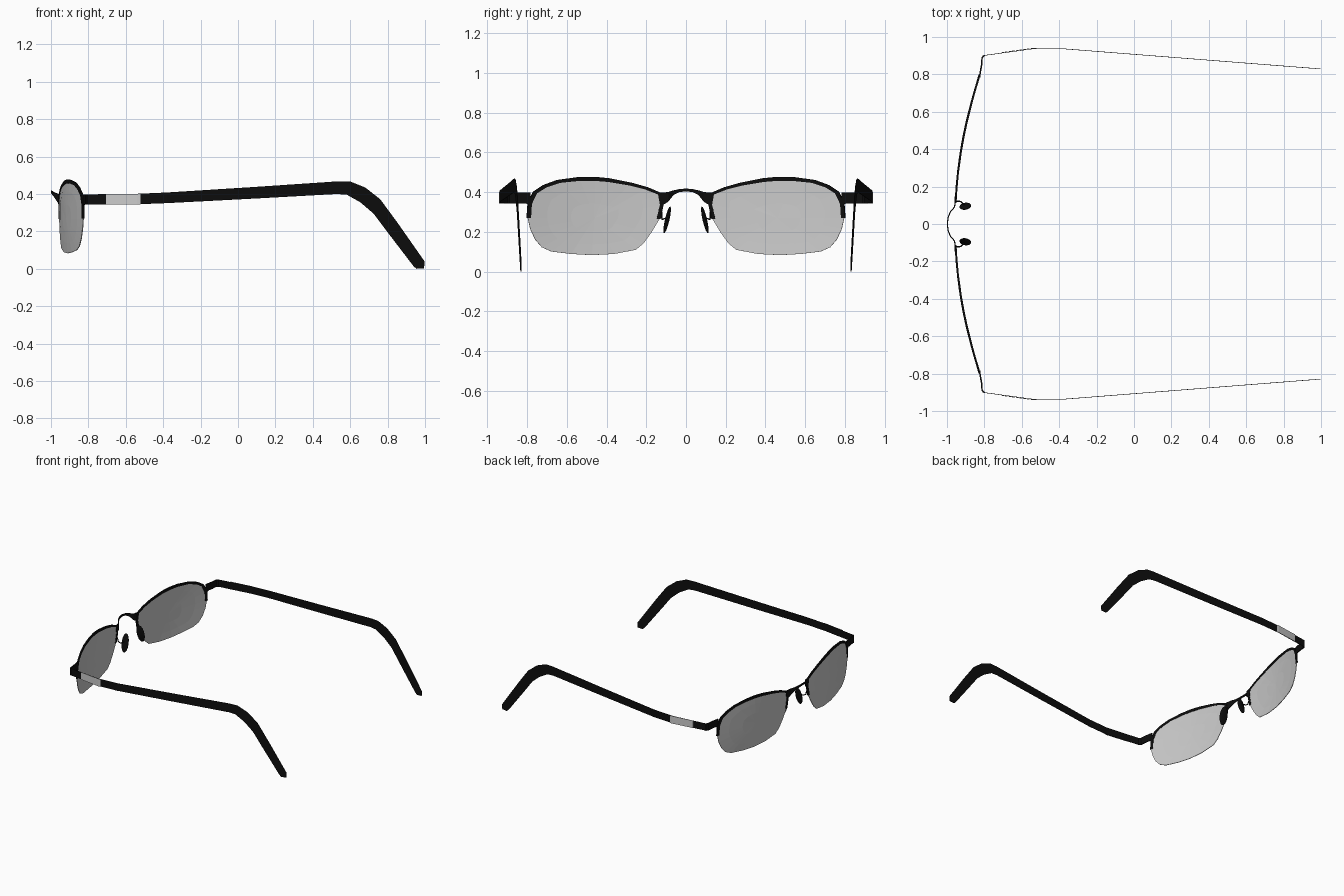
import bpy, bmesh
from mathutils import Vector, Matrix

if "Cube" in bpy.data.objects:
    bpy.data.objects.remove(bpy.data.objects["Cube"])

black = bpy.data.materials.new("black")
black.diffuse_color = (0.004, 0.004, 0.004, 1)
black.use_nodes = True
black.node_tree.nodes["Principled BSDF"].inputs["Base Color"].default_value = black.diffuse_color


def finish(name, bm, mat=None, thick=0.0, mirror=True):
    me = bpy.data.meshes.new(name)
    bmesh.ops.recalc_face_normals(bm, faces=bm.faces)
    bm.to_mesh(me)
    bm.free()
    ob = bpy.data.objects.new(name, me)
    bpy.context.collection.objects.link(ob)
    if mat:
        me.materials.append(mat)
    if thick:
        so = ob.modifiers.new("thickness", 'SOLIDIFY')
        so.thickness = thick
        so.offset = 0
    if mirror:
        mi = ob.modifiers.new("mirror", 'MIRROR')
        mi.use_axis = (False, True, False)
    return ob


def strip(name, pairs, mat, thick):
    """Ribbon of quads between paired edge points."""
    bm = bmesh.new()
    rows = [(bm.verts.new(a), bm.verts.new(b)) for a, b in pairs]
    for (a, b), (c, d) in zip(rows, rows[1:]):
        bm.faces.new((a, b, d, c))
    return finish(name, bm, mat, thick)


def lens_point(y, z):
    return Vector((-0.956 + 0.233 * (y - 0.05) ** 2 + 0.12 * (z - 0.28) ** 2, y, z))


# Lens outline: first part is the rimmed upper half, inner to outer
upper = [(.128, .265), (.112, .34), (.122, .395), (.19, .424), (.27, .447), (.385, .470),
         (.46, .477), (.54, .476), (.65, .461), (.72, .435), (.77, .402), (.797, .345), (.802, .27)]
lower = [(.79, .215), (.765, .16), (.73, .12), (.68, .098), (.58, .086), (.475, .08),
         (.36, .086), (.25, .107), (.21, .14), (.17, .195)]
centre = Vector((.46, .27))

# Lens: concentric rings on a curved surface
bm = bmesh.new()
outline = [Vector(p) for p in upper + lower]
rings = []
for s in (.985, .7, .35):
    rings.append([bm.verts.new(lens_point(*(centre + (p - centre) * s))) for p in outline])
n = len(outline)
hub = bm.verts.new(lens_point(*centre))
for i in range(n):
    j = (i + 1) % n
    for a, b in zip(rings, rings[1:]):
        bm.faces.new((a[i], a[j], b[j], b[i]))
    bm.faces.new((rings[-1][i], rings[-1][j], hub))
finish("lens", bm, None, .004)

# Upper half rim
pairs = []
for p in map(Vector, upper):
    q = p + (centre - p).normalized() * .02
    pairs.append((lens_point(*p), lens_point(*q)))
strip("upper_rim", pairs, black, .01)

# Bridge arch
bridge = [(-.998, 0, .418, .404), (-.994, .035, .415, .40), (-.982, .065, .408, .385),
          (-.96, .09, .40, .352), (-.954, .125, .398, .33)]
strip("bridge", [((x, y, t), (x, y, b)) for x, y, t, b in bridge], black, .006)

# End pieces joining rim and temples
ends = [(-.826, .785, .397, .335), (-.822, .81, .398, .344), (-.815, .85, .398, .344),
        (-.812, .89, .398, .344), (-.80, .902, .398, .344)]
strip("end_piece", [((x, y, t), (x, y, b)) for x, y, t, b in ends], black, .008)


# Temples: flat bands with a bent ear tip
def temple_y(x):
    if x < -.54:
        return .90 + (x + .81) * .037 / .27
    if x < -.38:
        return .937
    return .937 - (x + .38) * .108 / 1.38


profile = [(-.81, .398, -.81, .344), (-.70, .399, -.70, .344), (-.54, .401, -.54, .345),
           (-.38, .408, -.38, .351), (.08, .437, .08, .375), (.54, .468, .53, .400),
           (.60, .467, .582, .396), (.68, .435, .655, .355), (.76, .372, .725, .295),
           (.85, .25, .80, .195), (.997, .04, .94, .012), (.995, .003, .955, .0)]
strip("temple", [((a, temple_y(a), t), (c, temple_y(c), b)) for a, t, c, b in profile],
      black, .003)

# Grey inlay on the outside of each temple
strip("temple_inlay", [((x, temple_y(x) + .0035, .401), (x, temple_y(x) + .0035, .344))
                       for x in (-.705, -.54, -.522)], None, .002)

# Nose pads
bm = bmesh.new()
bmesh.ops.create_uvsphere(bm, u_segments=12, v_segments=8, radius=1, matrix=(
    Matrix.Translation((-.902, .095, .26)) @ Matrix.Rotation(.23, 4, 'X')
    @ Matrix.Rotation(.12, 4, 'Z') @ Matrix.Diagonal((.032, .011, .07, 1))))
finish("nose_pad", bm, black)

# Nose pad wires
for side in (1, -1):
    cu = bpy.data.curves.new("pad_wire", 'CURVE')
    cu.dimensions = '3D'
    cu.bevel_depth = .004
    cu.bevel_resolution = 1
    sp = cu.splines.new('POLY')
    path = [(-.95, .122, .30), (-.942, .122, .272), (-.925, .12, .262), (-.905, .10, .27)]
    sp.points.add(len(path) - 1)
    for pt, (x, y, z) in zip(sp.points, path):
        pt.co = (x, y * side, z, 1)
    cu.materials.append(black)
    bpy.context.collection.objects.link(bpy.data.objects.new("pad_wire", cu))
